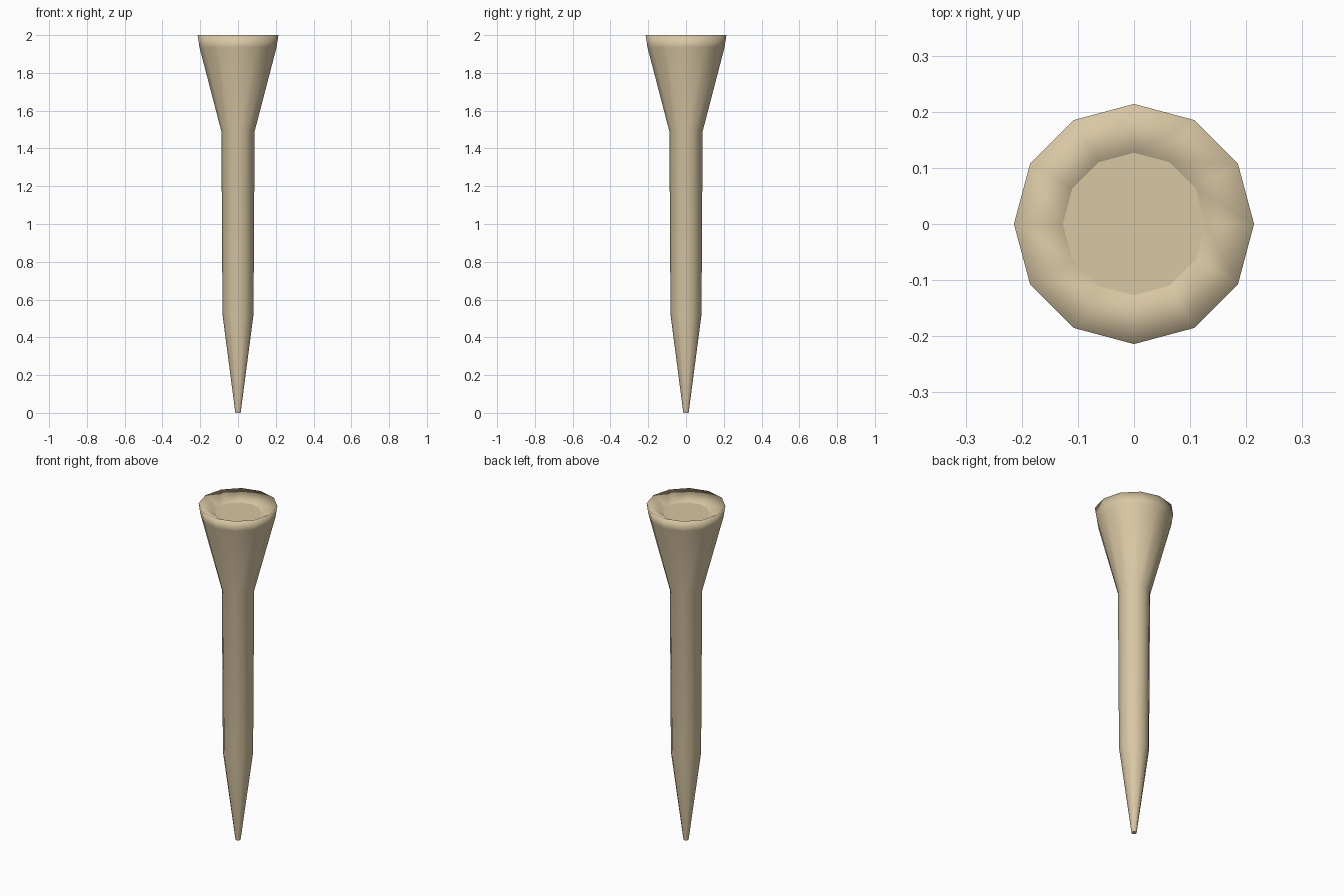
import bpy
import bmesh
from math import cos, sin, tau

cube = bpy.data.objects.get("Cube")
if cube:
    bpy.data.objects.remove(cube, do_unlink=True)

# Pale wood
wood = bpy.data.materials.new("pale_wood")
wood.use_nodes = True
colour = (0.69, 0.57, 0.37, 1)
wood.diffuse_color = colour
wood.node_tree.nodes["Principled BSDF"].inputs["Base Color"].default_value = colour

SIDES = 12
# Radius and height from the tip up the shaft, over the rim and into the cup
PROFILE = [(0.014, 0), (0.082, 0.52), (0.088, 1.49), (0.204, 1.935),
           (0.214, 2), (0.127, 1.955)]


def lathe(name, profile, material):
    """Turn a profile into a smooth body with flat, sharp-edged end caps."""
    bm = bmesh.new()
    rings = [[bm.verts.new((r * cos(tau * i / SIDES), r * sin(tau * i / SIDES), z))
              for i in range(SIDES)] for r, z in profile]
    for low, high in zip(rings, rings[1:]):
        for i in range(SIDES):
            j = (i + 1) % SIDES
            bm.faces.new((low[i], low[j], high[j], high[i])).smooth = True
    for ring in (rings[0][::-1], rings[-1]):
        cap = bm.faces.new(ring)
        for edge in cap.edges:
            edge.smooth = False
    mesh = bpy.data.meshes.new(name)
    bm.to_mesh(mesh)
    bm.free()
    mesh.materials.append(material)
    obj = bpy.data.objects.new(name, mesh)
    bpy.context.collection.objects.link(obj)
    return obj


# Tapered peg with a flared, dished head
lathe("tapered_peg", PROFILE, wood)
